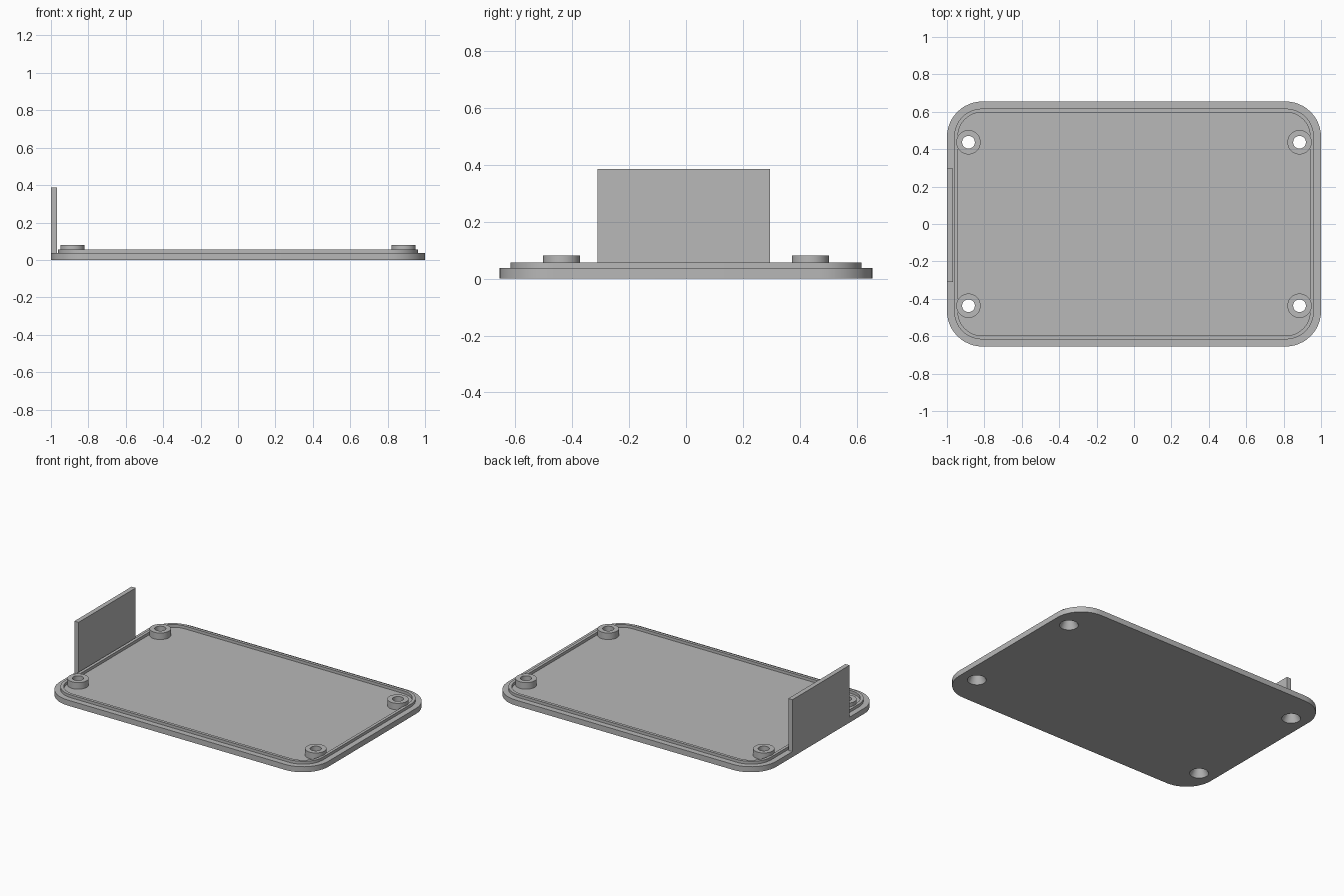
import bpy, bmesh, math

if "Cube" in bpy.data.objects:
    bpy.data.objects.remove(bpy.data.objects["Cube"])

grey = bpy.data.materials.new("mid grey plastic")
grey.diffuse_color = (0.48, 0.48, 0.48, 1)
grey.use_nodes = True
grey.node_tree.nodes["Principled BSDF"].inputs["Base Color"].default_value = grey.diffuse_color

PLATE_TOP, LIP_TOP, BOSS_TOP, WALL_TOP = 0.037, 0.056, 0.081, 0.386


def rounded(hx, hy, r, n=12):
    """Rounded rectangle outline, counter-clockwise."""
    pts = []
    for i, (sx, sy) in enumerate([(1, 1), (-1, 1), (-1, -1), (1, -1)]):
        for k in range(n + 1):
            a = math.pi / 2 * (i + k / n)
            pts.append((sx * (hx - r) + r * math.cos(a), sy * (hy - r) + r * math.sin(a)))
    return pts


def circle(cx, cy, r, n=40):
    return [(cx + r * math.cos(2 * math.pi * k / n), cy + r * math.sin(2 * math.pi * k / n))
            for k in range(n)]


def loft(name, rings, closed=False):
    """Skin a list of (outline, z) rings; cap the ends, or join last to first."""
    bm = bmesh.new()
    loops = [[bm.verts.new((x, y, z)) for x, y in pts] for pts, z in rings]
    pairs = list(zip(loops, loops[1:]))
    if closed:
        pairs.append((loops[-1], loops[0]))
    else:
        bm.faces.new(loops[0][::-1])
        bm.faces.new(loops[-1])
    for a, b in pairs:
        n = len(a)
        for i in range(n):
            j = (i + 1) % n
            bm.faces.new((a[i], a[j], b[j], b[i]))
    bmesh.ops.recalc_face_normals(bm, faces=bm.faces)
    mesh = bpy.data.meshes.new(name)
    bm.to_mesh(mesh)
    bm.free()
    mesh.materials.append(grey)
    ob = bpy.data.objects.new(name, mesh)
    bpy.context.collection.objects.link(ob)
    return ob


def select(ob):
    bpy.ops.object.select_all(action='DESELECT')
    ob.select_set(True)
    bpy.context.view_layer.objects.active = ob


def cut(ob, cutter):
    mod = ob.modifiers.new("hole", 'BOOLEAN')
    mod.operation = 'DIFFERENCE'
    mod.solver = 'EXACT'
    mod.object = cutter
    select(ob)
    bpy.ops.object.modifier_apply(modifier=mod.name)


# Base plate
outline = rounded(1.0, 0.655, 0.19)
plate = loft("base_plate", [(outline, 0), (outline, PLATE_TOP)])
parts = [plate]

# Raised locating lip, a thin ring set in from the edge
lip_out, lip_in = rounded(0.962, 0.617, 0.15), rounded(0.942, 0.597, 0.13)
parts.append(loft("locating_lip", [(lip_out, PLATE_TOP), (lip_out, LIP_TOP),
                                   (lip_in, LIP_TOP), (lip_in, PLATE_TOP)], closed=True))

# Screw bosses with countersunk through-holes
for sx, front in ((-1, "left"), (1, "right")):
    for sy, side in ((-1, "front"), (1, "back")):
        cx, cy = sx * 0.885, sy * 0.437
        ring = circle(cx, cy, 0.065)
        boss = loft(f"screw_boss_{side}_{front}", [(ring, PLATE_TOP), (ring, BOSS_TOP)])
        wide, narrow = circle(cx, cy, 0.058), circle(cx, cy, 0.034)
        cutter = loft("hole_cutter", [(circle(cx, cy, 0.0626), -0.01), (wide, 0),
                                      (narrow, 0.05), (narrow, 0.12)])
        cut(plate, cutter)
        cut(boss, cutter)
        bpy.data.objects.remove(cutter)
        parts.append(boss)

# Upright end panel, flush with the left edge
panel = [(-1.0, -0.311), (-0.969, -0.311), (-0.969, 0.296), (-1.0, 0.296)]
loft("end_panel", [(panel, PLATE_TOP), (panel, WALL_TOP)])

# Smooth the rounded sides, keep the edges sharp
for ob in parts:
    select(ob)
    bpy.ops.object.shade_smooth_by_angle(angle=math.radians(25))
